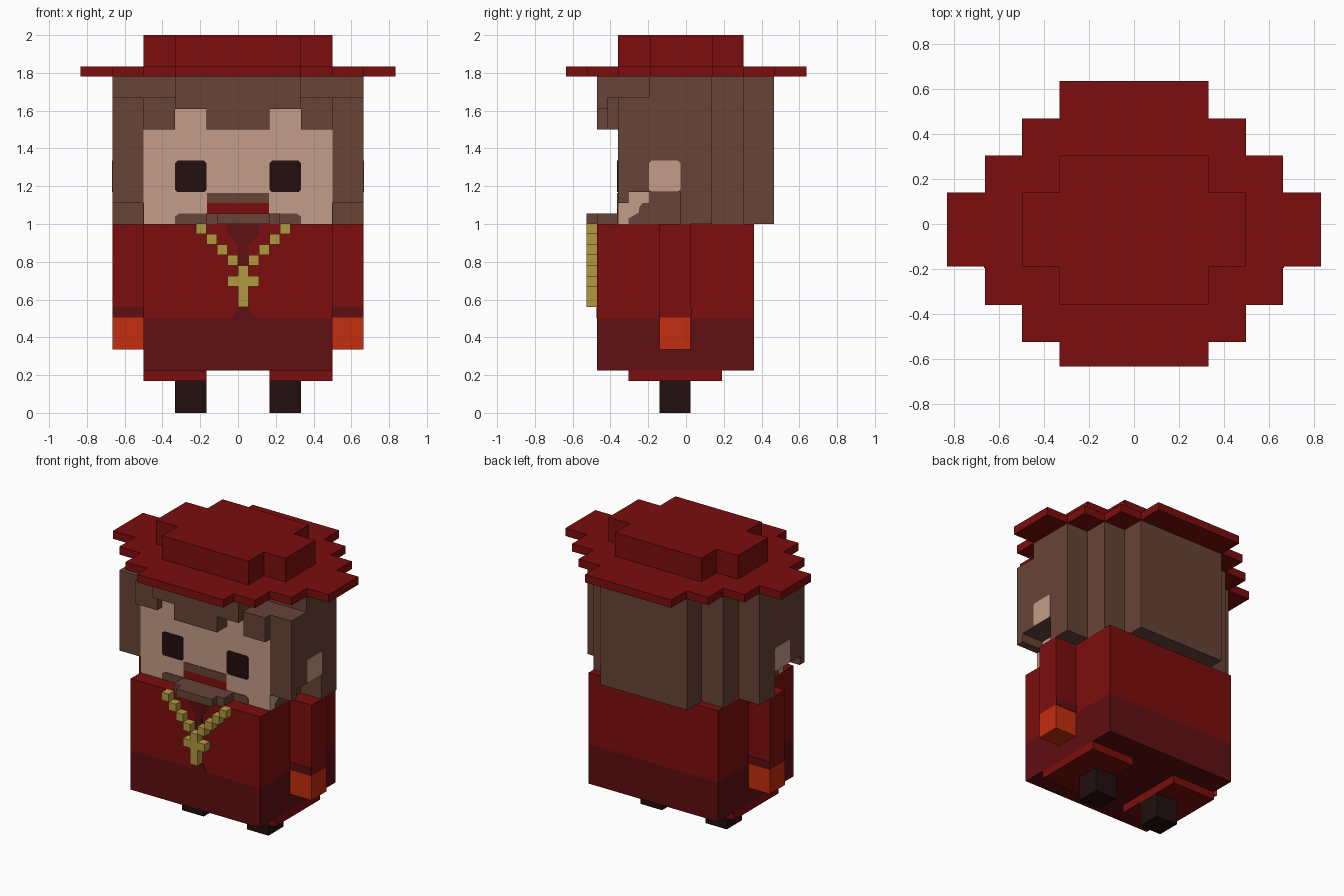
import bpy, bmesh
from mathutils import Vector

cube = bpy.data.objects.get("Cube")
if cube:
    bpy.data.objects.remove(cube)


def material(name, r, g, b):
    lin = [((c / 255 + 0.055) / 1.055) ** 2.4 if c > 10 else c / 255 / 12.92 for c in (r, g, b)]
    m = bpy.data.materials.new(name)
    m.use_nodes = True
    m.diffuse_color = (*lin, 1)
    m.node_tree.nodes["Principled BSDF"].inputs["Base Color"].default_value = (*lin, 1)
    return m


RED = material("red cloth", 124, 13, 13)
DARK = material("dark red cloth", 95, 14, 17)
SKIN = material("skin", 196, 156, 136)
BROWN = material("brown hair", 104, 67, 55)
BLACK = material("near black", 34, 14, 14)
GOLD = material("gold", 178, 153, 62)
ORANGE = material("orange glove", 196, 46, 14)


def prism(name, pts, axis, lo, hi, mat):
    """Extrude a 2D outline along an axis: pts are the other two coordinates in order."""
    bm = bmesh.new()

    def place(p, d):
        co = list(p)
        co.insert(axis, d)
        return bm.verts.new(co)
    face = bm.faces.new([place(p, lo) for p in pts])
    step = Vector((0, 0, 0))
    step[axis] = hi - lo
    ext = bmesh.ops.extrude_face_region(bm, geom=[face], use_keep_orig=True)
    bmesh.ops.translate(bm, vec=step, verts=[v for v in ext["geom"] if isinstance(v, bmesh.types.BMVert)])
    bmesh.ops.recalc_face_normals(bm, faces=bm.faces)
    me = bpy.data.meshes.new(name)
    bm.to_mesh(me)
    bm.free()
    me.materials.append(mat)
    ob = bpy.data.objects.new(name, me)
    bpy.context.collection.objects.link(ob)
    return ob


def box(name, x, y, z, mat):
    return prism(name, [(x[0], y[0]), (x[1], y[0]), (x[1], y[1]), (x[0], y[1])], 2, *z, mat)


def pair(name, x, y, z, mat):
    box("left_" + name, x, y, z, mat)
    box("right_" + name, (-x[1], -x[0]), y, z, mat)


def stepped(name, half, z, mat):
    """Plan outline mirrored in x from its +x half."""
    return prism(name, half + [(-x, y) for x, y in reversed(half)], 2, *z, mat)


def clipped(a, b, c=0.012):
    """Rectangle outline with clipped corners."""
    (a0, a1), (b0, b1) = a, b
    return [(a0 + c, b0), (a1 - c, b0), (a1, b0 + c), (a1, b1 - c),
            (a1 - c, b1), (a0 + c, b1), (a0, b1 - c), (a0, b0 + c)]


# Legs and feet flaps
pair("leg", (0.167, 0.333), (-0.14, 0.025), (0, 0.17), BLACK)
pair("robe_hem", (0.167, 0.5), (-0.305, 0.19), (0.17, 0.225), RED)

# Robe body
box("robe_skirt", (-0.5, 0.5), (-0.47, 0.36), (0.225, 0.5), DARK)
box("robe_top", (-0.5, 0.5), (-0.47, 0.36), (0.5, 1.0), RED)
prism("robe_opening", [(-0.03, 0.5), (0.085, 0.5), (0.055, 0.56), (0.055, 0.89), (0.11, 0.945), (0.11, 1.0),
                       (-0.055, 1.0), (-0.055, 0.945), (0, 0.89), (0, 0.56)], 1, -0.473, -0.469, DARK)

# Arms
pair("sleeve", (0.5, 0.665), (-0.14, 0.025), (0.505, 1.0), RED)
pair("front_cuff", (0.5, 0.665), (-0.143, -0.139), (0.505, 0.56), DARK)
pair("back_cuff", (0.5, 0.665), (0.024, 0.028), (0.505, 0.56), DARK)
pair("glove", (0.5, 0.665), (-0.14, 0.025), (0.335, 0.505), ORANGE)

# Gold chain and cross, both centred on the same line
U, MID = 0.0555, 0.0277
for i in range(4):
    z = 0.78 + i * U
    for side, s in (("left", 1), ("right", -1)):
        c = MID + s * (i + 1) * U
        if s > 0:
            c += 0
        box(f"{side}_chain_link_{i + 1}", (c - U / 2, c + U / 2), (-0.527, -0.47), (z, z + U), GOLD)
box("cross_upright", (0, U), (-0.527, -0.47), (0.56, 0.78), GOLD)
for side, x in (("left", U), ("right", -U)):
    box(side + "_cross_arm", (x, x + U), (-0.527, -0.47), (0.67, 0.725), GOLD)

# Head and face
box("head", (-0.5, 0.5), (-0.36, 0.05), (1.0, 1.65), SKIN)
F = (-0.364, -0.359)
for side, x in (("left", (0.167, 0.333)), ("right", (-0.333, -0.167))):
    prism(side + "_eye", clipped(x, (1.17, 1.335)), 1, *F, BLACK)
box("moustache", (-0.165, 0.165), F, (1.11, 1.165), BROWN)
box("mouth", (-0.165, 0.165), F, (1.055, 1.11), RED)
prism("chin_beard", [(-0.333, 1.0), (0.333, 1.0), (0.333, 1.04), (0.31, 1.055),
                     (-0.31, 1.055), (-0.333, 1.04)], 1, *F, BROWN)
box("beard_back", (MID - 3.5 * U, MID + 3.5 * U), (-0.47, -0.36), (1.0, 1.055), BROWN)
box("beard_tip", (MID - 2.5 * U, MID + 2.5 * U), (-0.527, -0.47), (1.0, 1.055), BROWN)

# Jaw beard and ears on both sides of the head
jaw = [(-0.305, 1.0), (-0.03, 1.0), (-0.03, 1.17), (-0.195, 1.17), (-0.195, 1.11),
       (-0.23, 1.11), (-0.25, 1.085), (-0.25, 1.06), (-0.305, 1.03)]
for side, s in (("left", 1), ("right", -1)):
    prism(side + "_jaw_beard", jaw, 0, s * 0.499, s * 0.503, BROWN)
    prism(side + "_ear", clipped((-0.195, -0.03), (1.17, 1.335)), 0, s * 0.664, s * 0.668, SKIN)

# Hair: stepped back, sides, fringe
stepped("back_hair", [(0.665, -0.03), (0.665, 0.137), (0.5, 0.137), (0.5, 0.305), (0.333, 0.305), (0.333, 0.465)],
        (1.0, 1.78), BROWN)
box("upper_hair", (-0.665, 0.665), (-0.195, -0.03), (1.17, 1.78), BROWN)
for side, s in (("left", 1), ("right", -1)):
    prism(side + "_side_hair", [(-0.36, 1.11), (-0.305, 1.11), (-0.305, 1.17), (-0.195, 1.17),
                                (-0.195, 1.67), (-0.36, 1.67)], 0, s * 0.5, s * 0.665, BROWN)
pair("fringe_corner", (0.333, 0.5), (-0.415, -0.195), (1.5, 1.67), BROWN)
prism("fringe", [(-0.333, 1.78), (-0.333, 1.61), (-0.167, 1.61), (-0.167, 1.5), (0.167, 1.5), (0.167, 1.61),
                 (0.333, 1.61), (0.333, 1.78)], 1, -0.47, -0.195, BROWN)

# Hat
stepped("hat_brim", [(0.333, -0.635), (0.333, -0.525), (0.5, -0.525), (0.5, -0.36), (0.665, -0.36), (0.665, -0.19),
                     (0.833, -0.19), (0.833, 0.14), (0.665, 0.14), (0.665, 0.305), (0.5, 0.305), (0.5, 0.47),
                     (0.333, 0.47), (0.333, 0.638)], (1.78, 1.835), RED)
stepped("hat_crown", [(0.333, -0.36), (0.333, -0.19), (0.5, -0.19), (0.5, 0.14), (0.333, 0.14), (0.333, 0.305)],
        (1.835, 2.0), RED)
